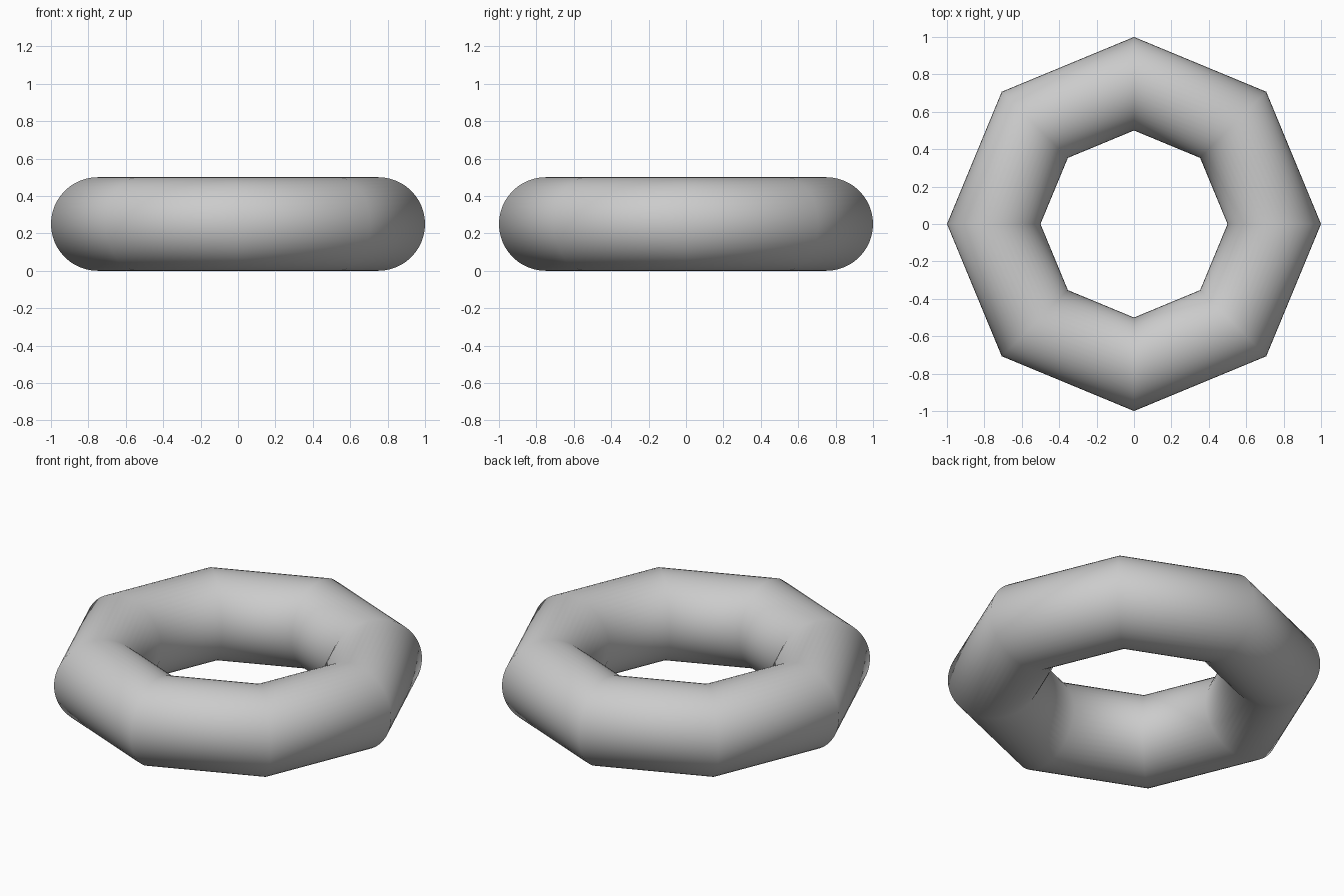
import bpy

if "Cube" in bpy.data.objects:
    bpy.data.objects.remove(bpy.data.objects["Cube"])

# Octagonal ring with a round tube section, resting on the ground
bpy.ops.mesh.primitive_torus_add(
    major_segments=8, minor_segments=48,
    major_radius=0.75, minor_radius=0.25,
    location=(0, 0, 0.25))
ring = bpy.context.object
ring.name = "octagonal_ring"
bpy.ops.object.shade_smooth()
